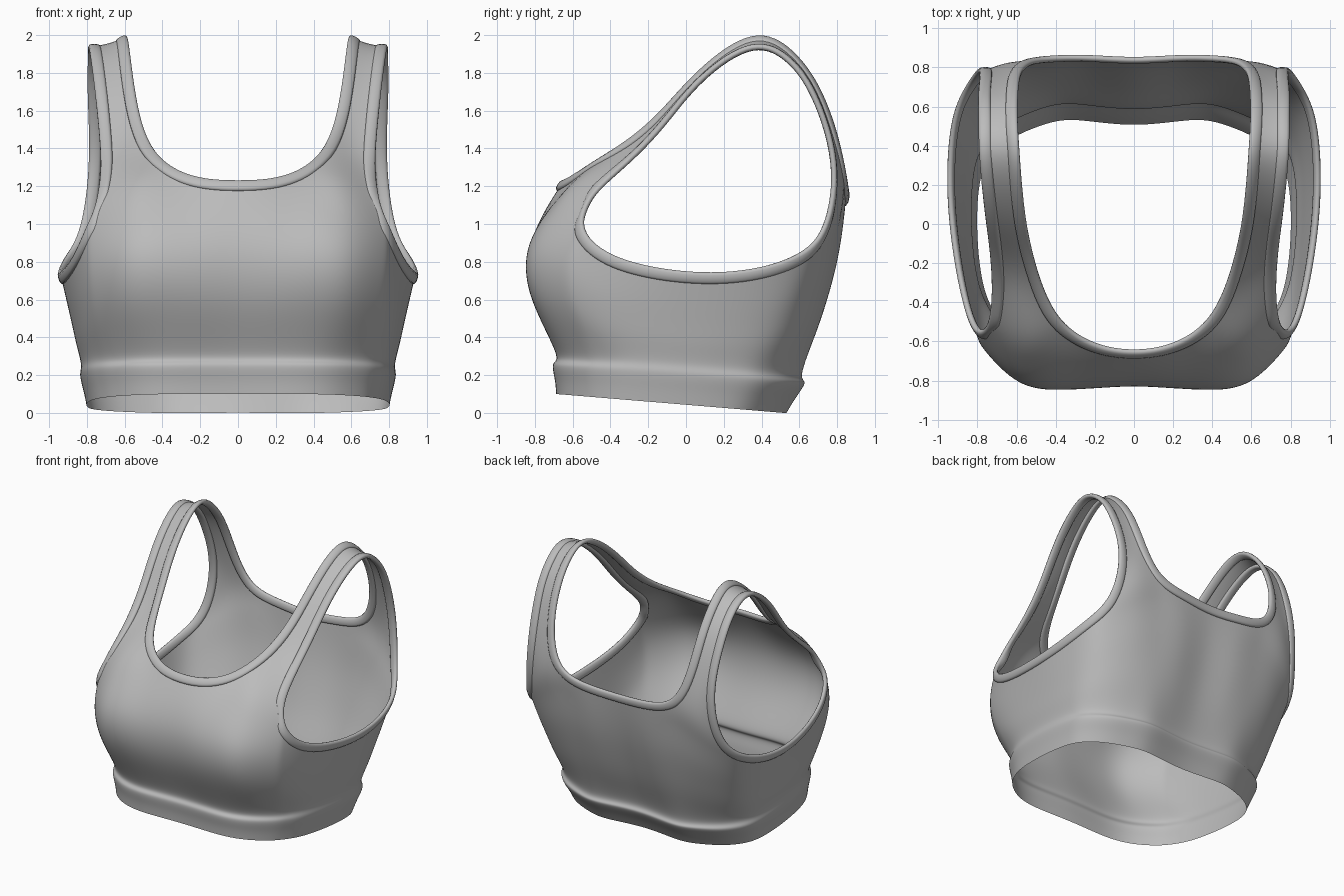
import bpy, bmesh, math
from mathutils import Vector

if "Cube" in bpy.data.objects:
    bpy.data.objects.remove(bpy.data.objects["Cube"])

fabric = bpy.data.materials.new("grey fabric")
fabric.diffuse_color = (0.5, 0.5, 0.5, 1)
fabric.use_nodes = True
fabric.node_tree.nodes["Principled BSDF"].inputs["Base Color"].default_value = fabric.diffuse_color

# Half torso columns, centre front to centre back:
# (band x, band y, top x, top y, top z, outward bulge)
COLUMNS = [
    (0.00, -.690, .00, -.65, 1.225, .165), (.20, -.695, .20, -.615, 1.24, .19),
    (.38, -.690, .37, -.50, 1.31, .255), (.54, -.640, .56, -.56, 1.225, .21),
    (.67, -.540, .74, -.50, 1.14, .15), (.74, -.440, .80, -.54, .97, .08),
    (.80, -.280, .87, -.36, .82, .03), (.83, .000, .93, .00, .745, 0),
    (.82, .250, .94, .33, .755, 0), (.77, .400, .905, .58, .83, .01),
    (.66, .510, .83, .735, .99, .02), (.52, .580, .66, .82, 1.14, .035),
    (.37, .620, .47, .84, 1.24, .045), (.20, .610, .25, .85, 1.165, .045),
    (.00, .595, .00, .84, 1.15, .035)]

# Strap stations, front to back: neck edge point, arm edge point
STRAP = [
    ((.475, -.31, 1.435), (.722, -.32, 1.32)), ((.53, -.12, 1.60), (.735, -.12, 1.53)),
    ((.565, .08, 1.81), (.76, .08, 1.765)), ((.59, .35, 1.985), (.785, .35, 1.935)),
    ((.60, .56, 1.905), (.79, .55, 1.86)), ((.595, .70, 1.71), (.79, .68, 1.67)),
    ((.57, .79, 1.47), (.785, .78, 1.33))]


def torso_column(bx, by, tx, ty, tz, bulge):
    """Points from the hem up to the neckline or armhole."""
    hem = Vector((bx * .965, by * .925 - .043, .043 - .083 * (by * .925 - .043)))
    band = Vector((bx * 1.005, by * 1.01, .205 - .076 * by))
    low = Vector((bx, by * .99, .26 - .076 * by))
    top = Vector((tx, ty, tz))
    out = Vector((.35 * tx, -1, 0)) if by < 0 else Vector((0, 1, 0))
    pts = [hem, hem.lerp(band, .5), band, low]
    for t in (.2, .4, .6, .8, 1):
        pts.append(low.lerp(top, t) + out * bulge * math.sin(math.pi * t ** 1.1))
    pts[-1] = top
    return pts


def limit_point(v):
    """Where a cage vertex ends up on the subdivided surface."""
    if v.is_boundary:
        ends = [e.other_vert(v).co for e in v.link_edges if e.is_boundary]
        return (v.co * 4 + ends[0] + ends[1]) / 6
    n = len(v.link_edges)
    total = v.co * n * n
    near = {e.other_vert(v) for e in v.link_edges}
    for w in near:
        total = total + w.co * 4
    for f in v.link_faces:
        for w in f.verts:
            if w != v and w not in near:
                total = total + w.co
    return total / (n * (n + 5))


def make_object(name, bm):
    mesh = bpy.data.meshes.new(name)
    bmesh.ops.recalc_face_normals(bm, faces=bm.faces[:])
    for f in bm.faces:
        f.smooth = True
    bm.to_mesh(mesh)
    bm.free()
    mesh.materials.append(fabric)
    ob = bpy.data.objects.new(name, mesh)
    bpy.context.collection.objects.link(ob)
    return ob


# Cage of the whole garment: torso plus two straps
bm = bmesh.new()
cache = {}


def vert(p, side):
    key = (round(p[0] * side, 4) + 0.0, round(p[1], 4), round(p[2], 4))
    if key not in cache:
        cache[key] = bm.verts.new(key)
    return cache[key]


def add_grid(lines, side):
    for a, b in zip(lines, lines[1:]):
        for i in range(len(a) - 1):
            quad = [vert(p, side) for p in (a[i], b[i], b[i + 1], a[i + 1])]
            bm.faces.new(quad if side > 0 else quad[::-1])


torso = [torso_column(*c) for c in COLUMNS]
tops = [c[-1] for c in torso]
strap = [[tops[2], tops[3], tops[4]]]
for neck, arm in STRAP:
    neck, arm = Vector(neck), Vector(arm)
    strap.append([neck, (neck + arm) / 2 - Vector((0, 0, .008)), arm])
strap.append([tops[12], tops[11], tops[10]])
for side in (1, -1):
    add_grid(torso, side)
    add_grid(strap, side)

# Adjust the cage so that the smooth surface passes through the points
bm.normal_update()
target = {v: v.co.copy() for v in bm.verts}
for _ in range(8):
    moves = {v: target[v] - limit_point(v) for v in bm.verts}
    for v, d in moves.items():
        v.co += d
body = make_object("garment_body", bm)
sub = body.modifiers.new("smooth", "SUBSURF")
sub.levels = sub.render_levels = 3
bpy.context.view_layer.objects.active = body
body.select_set(True)
bpy.ops.object.modifier_apply(modifier="smooth")


# Bindings: flat rounded piping swept along each open upper edge
def boundary_loops(bm):
    left = {v for v in bm.verts if v.is_boundary}
    while left:
        v = left.pop()
        loop = [v]
        while True:
            step = [e.other_vert(v) for e in v.link_edges if e.is_boundary]
            step = [w for w in step if w in left]
            if not step:
                break
            v = step[0]
            left.remove(v)
            loop.append(v)
        yield loop


def binding(name, loop):
    n = len(loop)
    pts = [v.co.copy() for v in loop]
    tangents, inward = [], []
    for i, v in enumerate(loop):
        t = (pts[(i + 1) % n] - pts[i - 1]).normalized()
        d = Vector()
        for f in v.link_faces:
            d += f.calc_center_median() - v.co
        tangents.append(t)
        inward.append((d - t * d.dot(t)).normalized())
    out = bmesh.new()
    rings = []
    for i in range(n):
        t = tangents[i]
        b = sum((inward[(i + k) % n] for k in range(-2, 3)), Vector())
        b = (b - t * b.dot(t)).normalized()
        nor = t.cross(b)
        ring = []
        for k in range(12):
            a = 2 * math.pi * k / 12
            c, s = math.cos(a), math.sin(a)
            u = .027 + .032 * math.copysign(abs(c) ** .8, c)
            w = .017 * math.copysign(abs(s) ** .8, s)
            ring.append(out.verts.new(pts[i] + b * u + nor * w))
        rings.append(ring)
    for i in range(n):
        a, b = rings[i], rings[(i + 1) % n]
        for k in range(12):
            out.faces.new((a[k], b[k], b[(k + 1) % 12], a[(k + 1) % 12]))
    make_object(name, out)


bm = bmesh.new()
bm.from_mesh(body.data)
for loop in list(boundary_loops(bm)):
    if max(v.co.z for v in loop) < .5:
        continue  # the hem stays plain
    x = sum(v.co.x for v in loop) / len(loop)
    name = "neck_binding" if abs(x) < .2 else ("left_arm_binding" if x > 0 else "right_arm_binding")
    binding(name, loop)
bm.free()
